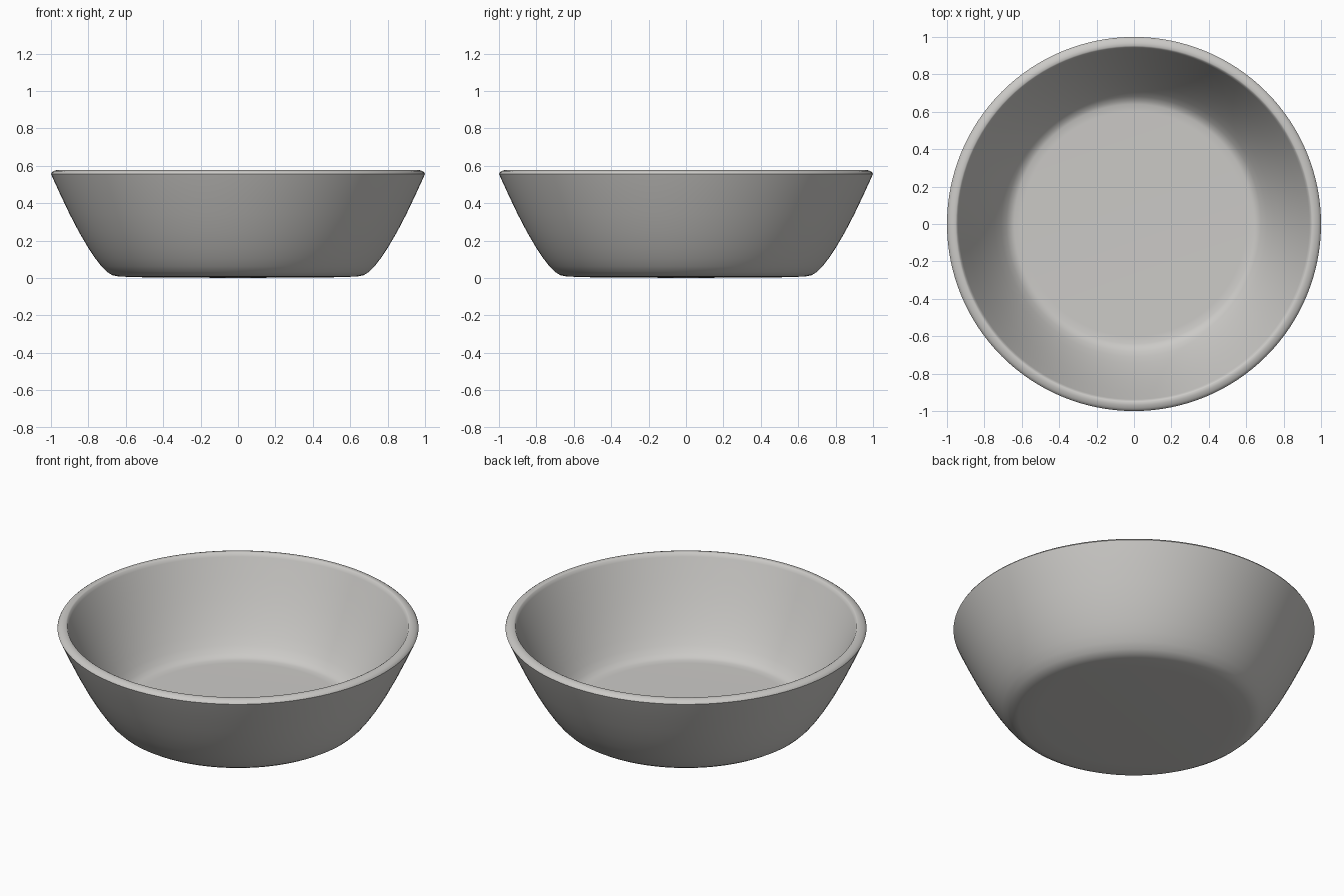
import bpy, bmesh, math

if "Cube" in bpy.data.objects:
    bpy.data.objects.remove(bpy.data.objects["Cube"])

# Bowl cross-section (radius, height): underside, outer wall, rim, inner wall, floor
outer = [(0.0, 0.0), (0.54, 0.004), (0.64, 0.008), (0.672, 0.015), (0.70, 0.032), (0.73, 0.062),
         (0.763, 0.105), (0.80, 0.16), (0.85, 0.245), (0.90, 0.341), (0.95, 0.446), (0.993, 0.54)]
rim = [(1.0, 0.557), (0.996, 0.564), (0.985, 0.572), (0.968, 0.577), (0.953, 0.578), (0.946, 0.574)]
inner = [(0.938, 0.556), (0.89, 0.45), (0.84, 0.345), (0.79, 0.25), (0.745, 0.174), (0.71, 0.122),
         (0.682, 0.088), (0.66, 0.071), (0.64, 0.064), (0.60, 0.063), (0.0, 0.063)]
profile = outer + rim + inner

# Spin the section into a closed shell
bm = bmesh.new()
verts = [bm.verts.new((r, 0, z)) for r, z in profile]
edges = [bm.edges.new(pair) for pair in zip(verts, verts[1:])]
bmesh.ops.spin(bm, geom=verts + edges, cent=(0, 0, 0), axis=(0, 0, 1),
               angle=math.tau, steps=128, use_duplicate=False)
bmesh.ops.remove_doubles(bm, verts=bm.verts, dist=0.0001)
bmesh.ops.recalc_face_normals(bm, faces=bm.faces)
mesh = bpy.data.meshes.new("bowl")
bm.to_mesh(mesh)
bm.free()

bowl = bpy.data.objects.new("bowl", mesh)
bpy.context.collection.objects.link(bowl)

# Plain warm grey
grey = bpy.data.materials.new("warm_grey")
grey.diffuse_color = (0.60, 0.59, 0.57, 1)
grey.use_nodes = True
grey.node_tree.nodes["Principled BSDF"].inputs["Base Color"].default_value = grey.diffuse_color
mesh.materials.append(grey)

# Smooth shading with sharp edges kept
bpy.context.view_layer.objects.active = bowl
bowl.select_set(True)
bpy.ops.object.shade_smooth_by_angle(angle=math.radians(40))
